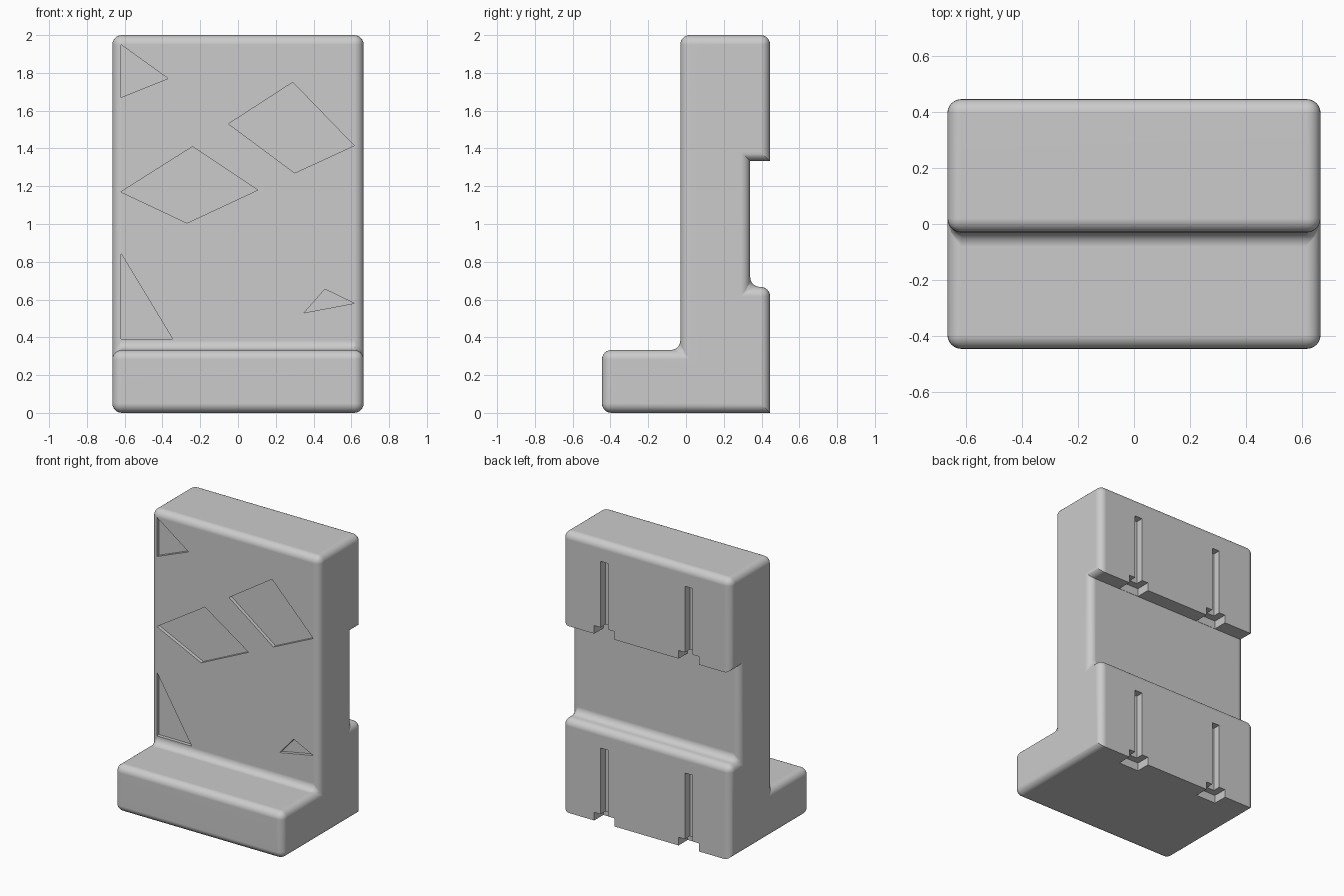
import bpy, bmesh, math
from mathutils import Vector

cube = bpy.data.objects.get("Cube")
if cube:
    bpy.data.objects.remove(cube, do_unlink=True)

HALF_W, BACK, WALL, RECESS = 0.665, 0.445, -0.03, 0.34
LIP_LOW, LIP_HIGH, RADIUS = 0.667, 1.333, 0.05

stone = bpy.data.materials.new("light_grey")
stone.use_nodes = True
grey = (0.6, 0.6, 0.6, 1)
stone.diffuse_color = grey
stone.node_tree.nodes["Principled BSDF"].inputs["Base Color"].default_value = grey


def prism(points, offset):
    """Closed prism: a flat polygon of 3D points swept along offset."""
    bm = bmesh.new()
    face = bm.faces.new([bm.verts.new(p) for p in points])
    swept = bmesh.ops.extrude_face_region(bm, geom=[face])
    moved = [v for v in swept["geom"] if isinstance(v, bmesh.types.BMVert)]
    bmesh.ops.translate(bm, verts=moved, vec=offset)
    bmesh.ops.recalc_face_normals(bm, faces=bm.faces)
    return bm


def make_object(name, bm):
    mesh = bpy.data.meshes.new(name)
    bm.to_mesh(mesh)
    bm.free()
    mesh.materials.append(stone)
    obj = bpy.data.objects.new(name, mesh)
    bpy.context.collection.objects.link(obj)
    return obj


def box(x0, x1, y0, y1, z0, z1):
    base = [(x0, y0, z0), (x1, y0, z0), (x1, y1, z0), (x0, y1, z0)]
    return prism(base, Vector((0, 0, z1 - z0)))


# Wall with front step and back recess, swept across the width
outline = [(-BACK, 0), (BACK, 0), (BACK, LIP_LOW), (RECESS, LIP_LOW),
           (RECESS, LIP_HIGH), (BACK, LIP_HIGH), (BACK, 2), (WALL, 2),
           (WALL, 0.333), (-BACK, 0.333)]
body = prism([(-HALF_W, y, z) for y, z in outline], Vector((2 * HALF_W, 0, 0)))

# Round every edge except the flat undersides at the back
crisp = [(BACK, 0), (BACK, LIP_HIGH), (RECESS, LIP_HIGH)]


def is_crisp(edge):
    a, b = (v.co for v in edge.verts)
    across = abs(a.x - b.x) > HALF_W
    return across and any(abs(a.y - y) + abs(a.z - z) < 0.001 for y, z in crisp)


bmesh.ops.bevel(body, geom=[e for e in body.edges if not is_crisp(e)],
                offset=RADIUS, segments=6, profile=0.5, affect='EDGES',
                clamp_overlap=False)
wall = make_object("stepped_wall", body)

cutters = []

# Shallow polygon panels on the front
panels = [
    [(-0.62, 1.95), (-0.62, 1.67), (-0.37, 1.77)],
    [(0.29, 1.75), (-0.05, 1.53), (0.30, 1.27), (0.615, 1.415)],
    [(-0.24, 1.41), (-0.62, 1.17), (-0.27, 1.005), (0.105, 1.18)],
    [(-0.62, 0.845), (-0.62, 0.39), (-0.345, 0.39)],
    [(0.46, 0.655), (0.35, 0.53), (0.615, 0.58)],
]
for panel in panels:
    points = [(x, WALL - 0.05, z) for x, z in panel]
    cutters.append(make_object("panel_cutter", prism(points, Vector((0, 0.075, 0)))))

# Hanging slots on the back, each with a wide notch at its foot
for x in (-0.333, 0.333):
    for foot in (0, LIP_HIGH):
        slot = box(x - 0.03, x + 0.03, BACK - 0.055, BACK + 0.05, foot - 0.05, foot + 0.53)
        notch = box(x - 0.08, x + 0.08, RECESS + 0.002, BACK + 0.06, foot - 0.06, foot + 0.058)
        cutters += [make_object("slot_cutter", slot), make_object("notch_cutter", notch)]

bpy.ops.object.select_all(action='DESELECT')
bpy.context.view_layer.objects.active = wall
wall.select_set(True)
for cutter in cutters:
    cutter.hide_render = True
    cut = wall.modifiers.new("cut", 'BOOLEAN')
    cut.operation, cut.solver, cut.object = 'DIFFERENCE', 'EXACT', cutter
    bpy.ops.object.modifier_apply(modifier=cut.name)
    bpy.data.objects.remove(cutter, do_unlink=True)

# Smooth rounded edges, crisp flat faces
bpy.ops.object.shade_smooth_by_angle(angle=math.radians(30))
weighted = wall.modifiers.new("flat_faces", 'WEIGHTED_NORMAL')
weighted.keep_sharp = True
